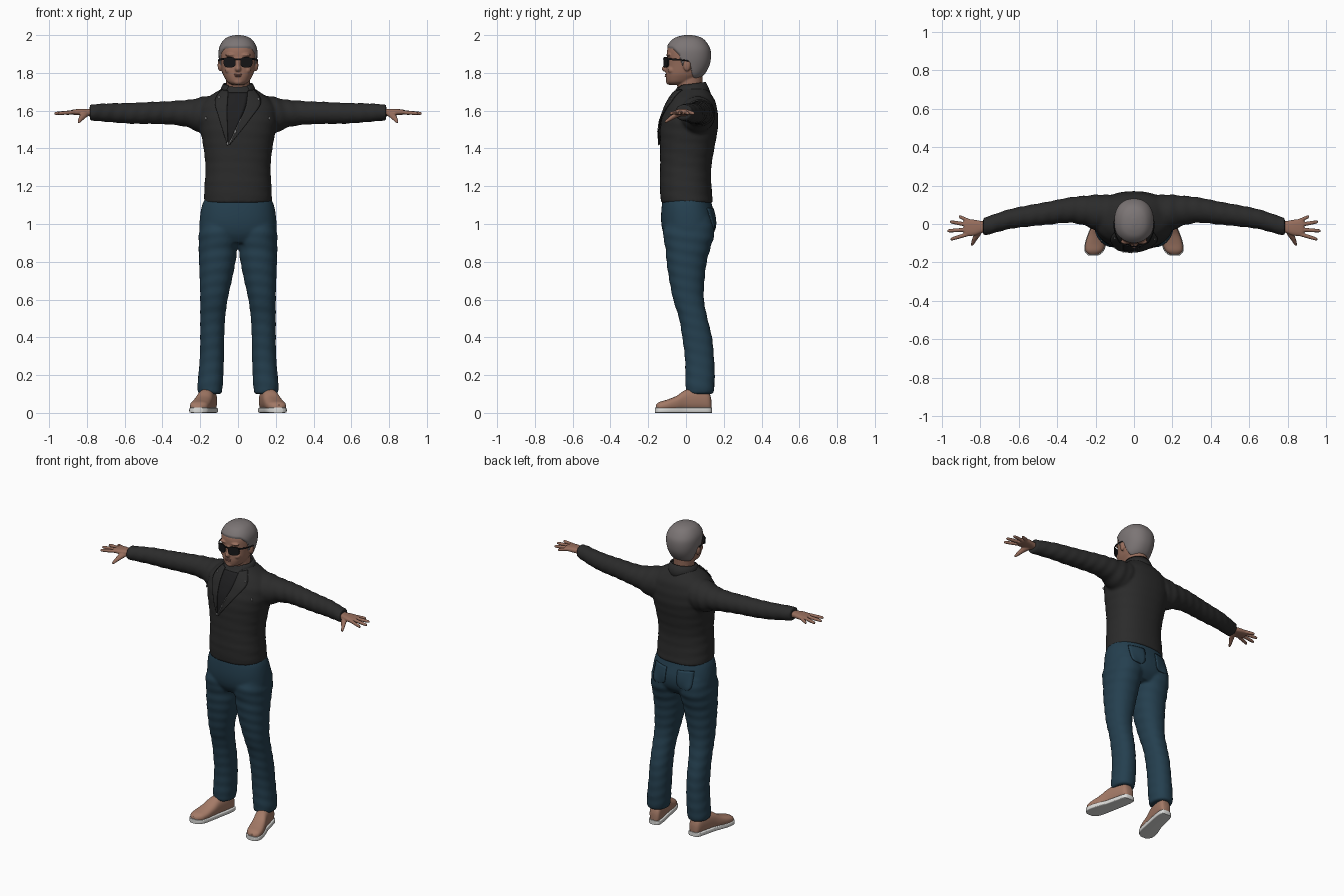
import bpy, bmesh, math
from mathutils import Matrix, Vector
from mathutils.bvhtree import BVHTree

if "Cube" in bpy.data.objects:
    bpy.data.objects.remove(bpy.data.objects["Cube"])


def material(name, r, g, b):
    m = bpy.data.materials.new(name)
    m.use_nodes = True
    m.diffuse_color = (r, g, b, 1)
    bsdf = m.node_tree.nodes["Principled BSDF"]
    bsdf.inputs["Base Color"].default_value = (r, g, b, 1)
    bsdf.inputs["Roughness"].default_value = 0.8
    return m


LEATHER = material("black leather", .024, .024, .024)
SHIRT = material("dark shirt", .014, .014, .015)
DENIM = material("blue denim", .018, .05, .078)
SKIN = material("skin", .31, .155, .108)
LIPS = material("lips", .25, .11, .085)
HAIR = material("grey hair", .2, .178, .178)
SHOE = material("tan shoe", .37, .195, .135)
SOLE = material("white sole", .72, .72, .7)
GLASS = material("black glasses", .008, .008, .009)
METAL = material("zip metal", .4, .4, .4)


def smooth(rows, k):
    """Catmull-Rom through rows of numbers."""
    out = []
    for i in range(len(rows) - 1):
        quad = (rows[max(i - 1, 0)], rows[i], rows[i + 1], rows[min(i + 2, len(rows) - 1)])
        for j in range(k):
            u = j / k
            out.append([b + .5 * u * (c - a + u * (2*a - 5*b + 4*c - d + u * (3*(b - c) + d - a)))
                        for a, b, c, d in zip(*quad)])
    return out + [list(rows[-1])]


def loft(bm, rows, axis="z", n=32, power=2, k=4, side=1, ripple=0):
    """Closed skin through rows of (position, low a, high a, low b, high b)."""
    rings = []
    for t, a0, a1, b0, b1 in smooth(rows, k):
        ring = []
        for i in range(n):
            th = math.tau * i / n
            c, s = math.cos(th), math.sin(th)
            f = 1 + ripple * math.sin(95 * t + 2 * s + c)
            a = (a0 + a1) / 2 + f * (a1 - a0) / 2 * math.copysign(abs(c) ** (2 / power), c)
            b = (b0 + b1) / 2 + f * (b1 - b0) / 2 * math.copysign(abs(s) ** (2 / power), s)
            x, y, z = {"x": (t, a, b), "y": (a, t, b), "z": (a, b, t)}[axis]
            ring.append(bm.verts.new((x * side, y, z)))
        rings.append(ring)
    for lo, hi in zip(rings, rings[1:]):
        for i in range(n):
            j = (i + 1) % n
            bm.faces.new((lo[i], lo[j], hi[j], hi[i]))
    bm.faces.new(rings[0])
    bm.faces.new(rings[-1])


def ball(bm, center, radii):
    bmesh.ops.create_uvsphere(bm, u_segments=20, v_segments=12, radius=1,
                              matrix=Matrix.Translation(center) @ Matrix.Diagonal((*radii, 1)))


def finish(bm, name, mat, mirror=False, voxel=0, relax=4, thick=0):
    bmesh.ops.recalc_face_normals(bm, faces=bm.faces)
    me = bpy.data.meshes.new(name)
    bm.to_mesh(me)
    bm.free()
    me.materials.append(mat)
    ob = bpy.data.objects.new(name, me)
    bpy.context.collection.objects.link(ob)
    bpy.ops.object.select_all(action="DESELECT")
    ob.select_set(True)
    bpy.context.view_layer.objects.active = ob
    bpy.ops.object.shade_smooth_by_angle(angle=math.radians(45))
    if voxel:
        r = ob.modifiers.new("fuse", "REMESH")
        r.mode, r.voxel_size, r.use_smooth_shade = "VOXEL", voxel, True
        s = ob.modifiers.new("relax", "SMOOTH")
        s.iterations = relax
    if thick:
        t = ob.modifiers.new("thickness", "SOLIDIFY")
        t.thickness, t.offset = thick, 0
    if mirror:
        ob.modifiers.new("mirror", "MIRROR")
    return ob


def surface(ob):
    bpy.context.view_layer.update()
    return BVHTree.FromObject(ob, bpy.context.evaluated_depsgraph_get())


def on_surface(tree, x, z, gap, front=True):
    d = -1 if front else 1
    hit = tree.ray_cast(Vector((x, d, z)), Vector((0, -d, 0)))[0]
    return Vector((x, (hit.y if hit else 0) + d * gap, z))


def panel(name, edges, tree, mat, gap, front=True, thick=.005, mirror=False):
    """Plate laid on a surface between two edges; rows are (x1, z1, x2, z2)."""
    bm, grid, m = bmesh.new(), [], 6
    for x1, z1, x2, z2 in smooth(edges, 5):
        grid.append([bm.verts.new(on_surface(tree, x1 + (x2 - x1) * i / m,
                                             z1 + (z2 - z1) * i / m, gap, front))
                     for i in range(m + 1)])
    for p, q in zip(grid, grid[1:]):
        for i in range(m):
            bm.faces.new((p[i], p[i + 1], q[i + 1], q[i]))
    return finish(bm, name, mat, thick=thick, mirror=mirror)


# Jacket: torso and sleeves fused
bm = bmesh.new()
torso = [(1.112, .18, -.133, .143), (1.2, .177, -.138, .135), (1.3, .172, -.137, .134),
         (1.4, .182, -.137, .15), (1.5, .2, -.137, .168), (1.56, .208, -.128, .17),
         (1.62, .2, -.108, .163), (1.66, .17, -.09, .15), (1.69, .13, -.07, .132),
         (1.715, .09, -.052, .112), (1.73, .075, -.045, .1)]
loft(bm, [(z, -w, w, f, b) for z, w, f, b in torso], n=64, power=2.3, ripple=.008)
sleeve = [(.05, .06, 1.59, .08, .08), (.15, .058, 1.58, .095, .1), (.2, .06, 1.575, .092, .095),
          (.26, .07, 1.584, .077, .074), (.34, .072, 1.588, .066, .064), (.45, .056, 1.588, .06, .059),
          (.55, .042, 1.586, .056, .056), (.65, .025, 1.588, .052, .052),
          (.74, -.002, 1.59, .049, .046), (.785, -.014, 1.591, .047, .042)]
for side in (1, -1):
    loft(bm, [(x, y - ry, y + ry, z - rz, z + rz) for x, y, z, ry, rz in sleeve],
         "x", side=side, ripple=.03, k=6)
jacket = finish(bm, "jacket", LEATHER, voxel=.009)
body = surface(jacket)

# Stand-up collar, open at the front
bm, rows = bmesh.new(), []
for i in range(33):
    th = math.radians(-50 + 280 * i / 32)
    back = (1 + math.sin(th)) / 2
    rows.append([bm.verts.new((w * math.cos(th), .03 + d * math.sin(th), z)) for w, d, z in
                 ((.1, .1, 1.68), (.084, .085, 1.72), (.074, .07, 1.73 + .02 * back))])
for p, q in zip(rows, rows[1:]):
    for i in range(2):
        bm.faces.new((p[i], p[i + 1], q[i + 1], q[i]))
finish(bm, "collar", LEATHER, thick=.01)

# Shirt, lapels, zip and pulls
panel("shirt_front", [(-.055, 1.695, .055, 1.695), (-.06, 1.6, .035, 1.61),
                      (-.055, 1.5, -.01, 1.51), (-.052, 1.42, -.05, 1.42)], body, SHIRT, .003)
panel("left_lapel", [(.052, 1.705, .088, 1.71), (.04, 1.62, .122, 1.645),
                     (0, 1.53, .068, 1.56), (-.052, 1.42, -.042, 1.42)], body, LEATHER, .008)
panel("right_lapel", [(-.052, 1.705, -.088, 1.71), (-.058, 1.6, -.122, 1.65),
                      (-.055, 1.5, -.1, 1.56), (-.053, 1.42, -.058, 1.42)], body, LEATHER, .008)
panel("zip", [(.012, 1.555, .015, 1.555), (-.05, 1.42, -.047, 1.42)], body, METAL, .012, thick=.003)
bm = bmesh.new()
for x, z in ((-.17, 1.56), (.165, 1.56), (-.015, 1.49), (-.055, 1.425), (-.1, 1.67), (.108, 1.66)):
    ball(bm, on_surface(body, x, z, .011), (.005, .004, .009))
finish(bm, "zip_pulls", METAL)

# Jeans: hips and legs fused
bm = bmesh.new()
hips = [(1.15, .165, -.118, .125), (1.1, .19, -.128, .138), (1.02, .203, -.132, .157),
        (.95, .2, -.12, .148), (.9, .15, -.09, .11)]
loft(bm, [(z, -w, w, f, b) for z, w, f, b in hips], n=48, power=2.3)
leg = [(1.03, .005, .195, -.1, .14), (.95, -.004, .207, -.122, .15), (.88, .003, .208, -.11, .132),
       (.8, .013, .206, -.103, .11), (.7, .033, .203, -.088, .098), (.6, .055, .2, -.068, .095),
       (.5, .068, .2, -.037, .114), (.4, .073, .2, -.02, .138), (.3, .074, .202, -.007, .148),
       (.2, .077, .21, -.003, .152), (.14, .081, .215, -.003, .15), (.1, .086, .212, .002, .145)]
for side in (1, -1):
    loft(bm, leg, power=2.2, side=side, ripple=.018, k=6)
jeans = finish(bm, "jeans", DENIM, voxel=.009)
panel("back_pockets", [(.04, 1.08, .14, 1.085), (.045, .99, .14, .99), (.07, .965, .115, .965)],
      surface(jeans), DENIM, .003, front=False, mirror=True)

# Shoes: upper and sole share one footprint
foot = [(.134, .145, .02, .07), (.12, .147, .036, .11), (.07, .156, .042, .13), (.0, .172, .044, .122),
        (-.05, .187, .049, .09), (-.1, .2, .052, .07), (-.14, .208, .044, .058), (-.16, .212, .02, .042)]
bm = bmesh.new()
loft(bm, [(y, x - w, x + w, .008, h) for y, x, w, h in foot], "y", power=2.5)
finish(bm, "shoe_uppers", SHOE, mirror=True)
bm = bmesh.new()
loft(bm, [(y * 1.03, x - w - .004, x + w + .004, 0, .028) for y, x, w, h in foot], "y", power=7)
finish(bm, "shoe_soles", SOLE, mirror=True)

# Hands: palm, four fingers and a thumb
bm = bmesh.new()
loft(bm, [(.75, -.04, .015, 1.568, 1.612), (.79, -.046, .015, 1.572, 1.61),
          (.83, -.06, .022, 1.575, 1.61), (.87, -.062, .025, 1.578, 1.606),
          (.885, -.05, .015, 1.582, 1.602)], "x", power=2.6)
for tip, y0, y1 in ((.955, -.05, -.08), (.972, -.028, -.036), (.957, -.006, .012), (.912, .014, .04)):
    loft(bm, [(.855 + (tip - .855) * u, y0 + (y1 - y0) * u - r, y0 + (y1 - y0) * u + r,
               1.593 - .008 * u - r, 1.593 - .008 * u + r)
              for u, r in ((0, .011), (.5, .0105), (.9, .009), (1, .005))], "x", n=12)
loft(bm, [(-.015, .775, .82, 1.575, 1.605), (-.055, .797, .835, 1.56, 1.592),
          (-.09, .822, .846, 1.542, 1.566), (-.112, .836, .85, 1.532, 1.546)], "y", n=16)
finish(bm, "hands", SKIN, mirror=True, voxel=.004, relax=2)

# Head and neck
skull = [(1.737, .03, -.085, -.02), (1.75, .054, -.1, .03), (1.775, .071, -.106, .07),
         (1.8, .082, -.107, .096), (1.84, .09, -.105, .118), (1.88, .096, -.102, .126),
         (1.92, .096, -.1, .124), (1.95, .086, -.088, .11), (1.975, .066, -.065, .088),
         (1.988, .042, -.035, .06), (1.994, .012, -.005, .03)]
skull = [(z, -w, w, f, b) for z, w, f, b in skull]
bm = bmesh.new()
loft(bm, skull, n=64, power=2.25)
loft(bm, [(1.64, -.065, .065, -.055, .085), (1.71, -.062, .062, -.047, .085),
          (1.8, -.064, .064, -.045, .09)])
loft(bm, [(1.875, -.009, .009, -.109, -.07), (1.845, -.011, .011, -.117, -.07),
          (1.822, -.018, .018, -.129, -.07), (1.808, -.014, .014, -.12, -.07)], n=20)
ball(bm, (0, -.09, 1.754), (.026, .016, .017))
for s in (1, -1):
    ball(bm, (s * .095, .005, 1.84), (.013, .02, .032))
    ball(bm, (s * .04, -.092, 1.895), (.03, .014, .008))
    ball(bm, (s * .048, -.075, 1.815), (.022, .022, .02))
finish(bm, "head", SKIN, voxel=.0045, relax=3)

bm = bmesh.new()
ball(bm, (0, -.106, 1.791), (.023, .006, .0045))
ball(bm, (0, -.106, 1.783), (.02, .007, .005))
finish(bm, "lips", LIPS)

# Hair: copy of the skull that rises above the skin past the hairline
hairline = [(-.2, 1.938), (-.07, 1.93), (-.035, 1.895), (-.02, 1.835), (.02, 1.835),
            (.04, 1.77), (.1, 1.748), (.2, 1.748)]
bm = bmesh.new()
loft(bm, skull, n=96, power=2.25, k=8)
bmesh.ops.recalc_face_normals(bm, faces=bm.faces)
bm.normal_update()
for v in bm.verts:
    for (y0, z0), (y1, z1) in zip(hairline, hairline[1:]):
        if y0 <= v.co.y < y1:
            rise = v.co.z - z0 - (z1 - z0) * (v.co.y - y0) / (y1 - y0)
    v.co += v.normal * max(-.012, min(.006, rise * .6))
finish(bm, "hair", HAIR)

# Sunglasses: wrapped lenses, bridge and temples
bm = bmesh.new()
for s in (1, -1):
    loft(bm, [(-.121, .012, .076, 1.829, 1.884), (-.113, .012, .076, 1.829, 1.884)],
         "y", n=28, power=3, k=1, side=s)
loft(bm, [(-.02, -.121, -.114, 1.868, 1.877), (.02, -.121, -.114, 1.868, 1.877)], "x", n=12)
for v in bm.verts:
    v.co.y += 4 * v.co.x ** 2
for s in (1, -1):
    loft(bm, [(-.098, .07, .077, 1.868, 1.88), (-.06, .091, .097, 1.866, 1.876),
              (-.02, .1, .106, 1.864, 1.872), (.015, .1, .106, 1.86, 1.866)], "y", n=10, side=s)
finish(bm, "sunglasses", GLASS)
